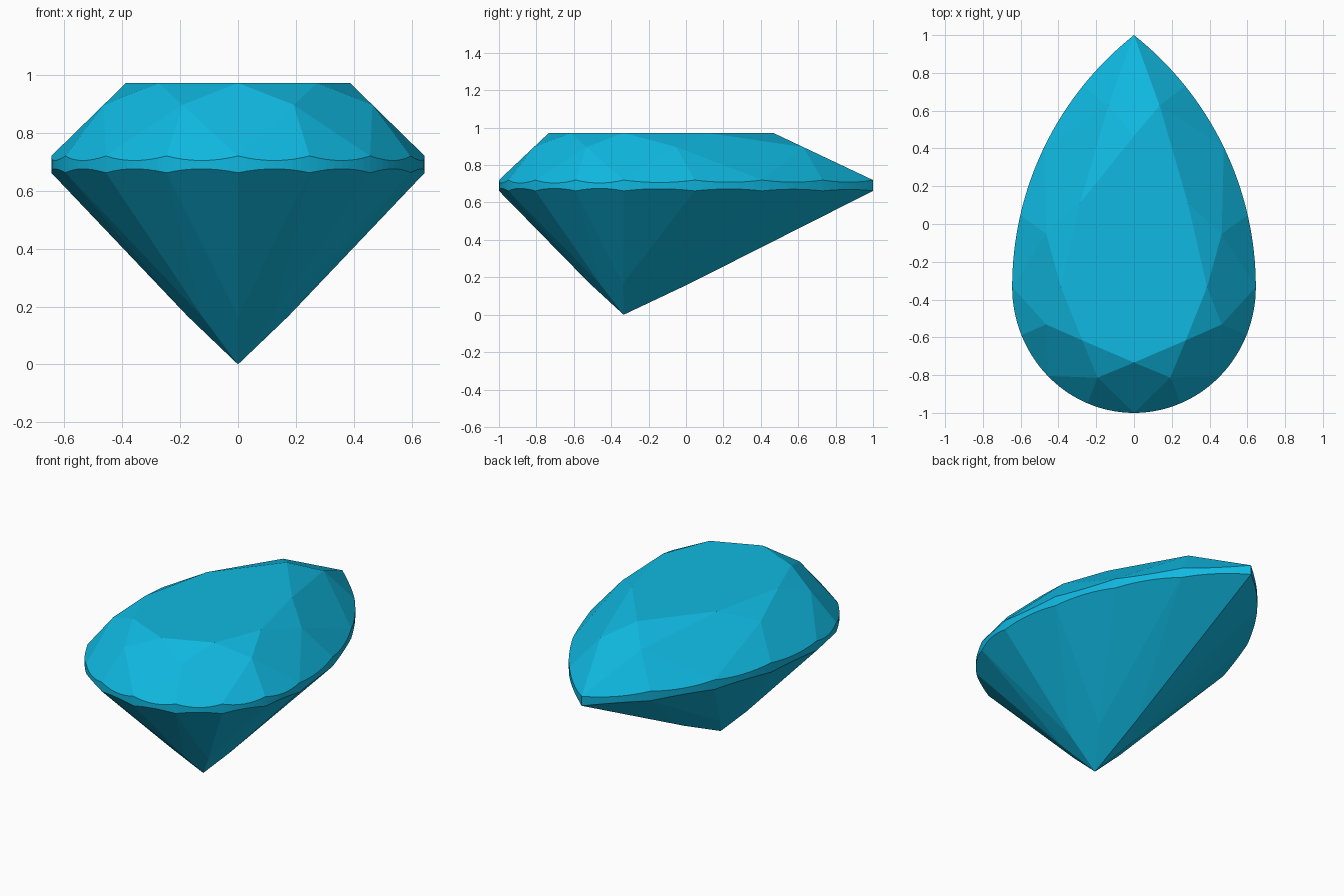
import bpy, bmesh, math
from mathutils import Vector

if "Cube" in bpy.data.objects:
    bpy.data.objects.remove(bpy.data.objects["Cube"])

# Proportions of the pear-cut stone
W, TAIL, HEAD = 0.645, 4 / 3, 2 / 3        # half width, length to the point, length to the round end
CY = -1 / 3                                # y of the culet
Z_LOW, Z_HIGH, Z_TABLE = 0.662, 0.72, 0.972
TABLE, T_CROWN, T_PAV = 0.6, 0.3, 0.25     # table size, depth of crown and pavilion meet points
STEPS = 8                                  # girdle segments per half facet
R = (W * W + TAIL * TAIL) / (2 * W)        # radius of the long side arcs
PHI = math.asin(TAIL / R)


def pear(u):
    """Outline point and normal; u=0 round end, 4 and 12 widest, 8 the point."""
    u = (u + 8) % 16 - 8
    s, a = (1 if u > 0 else -1), abs(u)
    if a > 7.9999:
        return Vector((0, TAIL)), Vector((0, 1))
    if a <= 4:
        t = a * math.pi / 8
        p = Vector((W * math.sin(t), -HEAD * math.cos(t)))
        n = Vector((math.sin(t) / W, -math.cos(t) / HEAD))
    else:
        t = (a - 4) / 4 * PHI
        p = Vector((W - R + R * math.cos(t), R * math.sin(t)))
        n = Vector((math.cos(t), math.sin(t)))
    p.x *= s
    n.x *= s
    return p, n


def meet(u, v):
    """Where the outline tangents at u and v cross."""
    (p, n), (q, m) = pear(u), pear(v)
    d, e = p.dot(n), q.dot(m)
    det = n.x * m.y - n.y * m.x
    return Vector(((d * m.y - e * n.y) / det, (n.x * e - m.x * d) / det))


def at(p, z, scale=1.0):
    return Vector((p.x * scale, p.y * scale + CY, z))


def scallop(apex, u, z):
    """Girdle edge from u to u+1, lying in the flat facet through apex."""
    a, b = at(pear(u)[0], z), at(pear(u + 1)[0], z)
    n = (a - apex).cross(b - apex)
    pts = []
    for i in range(STEPS + 1):
        p = at(pear(u + i / STEPS)[0], z)
        p.z = apex.z - (n.x * (p.x - apex.x) + n.y * (p.y - apex.y)) / n.z
        pts.append(p)
    return pts


bm = bmesh.new()


def face(*pts):
    bm.faces.new([bm.verts.new(p) for p in pts])


culet = Vector((0, CY, 0))
table = [at(pear(2 * k)[0], Z_TABLE, TABLE) for k in range(8)]
z_mid = Z_TABLE + (Z_HIGH - Z_TABLE) * T_CROWN
crown = [at(meet(2 * k, 2 * k + 2), z_mid, TABLE + (1 - TABLE) * T_CROWN) for k in range(8)]
lower = [at(meet(2 * k - 1, 2 * k + 1), Z_LOW * T_PAV, T_PAV) for k in range(8)]

# Table
face(*table)
for k in range(8):
    n = (k + 1) % 8
    # Crown: star facet and kite
    face(table[k], table[n], crown[k])
    face(table[k], crown[k - 1], at(pear(2 * k)[0], Z_HIGH), crown[k])
    # Pavilion: main facet
    face(culet, lower[k], at(pear(2 * k + 1)[0], Z_LOW), lower[n])
    # Half facets above and below, with the girdle band between them
    for u, low in ((2 * k, lower[k]), (2 * k + 1, lower[n])):
        top = scallop(crown[k], u, Z_HIGH)
        bottom = scallop(low, u, Z_LOW)
        face(crown[k], *top)
        face(low, *bottom)
        for i in range(STEPS):
            face(bottom[i], bottom[i + 1], top[i + 1], top[i])

bmesh.ops.remove_doubles(bm, verts=bm.verts, dist=1e-5)
bmesh.ops.recalc_face_normals(bm, faces=bm.faces)

# Gemstone object, flat shaded
mesh = bpy.data.meshes.new("gemstone")
bm.to_mesh(mesh)
bm.free()
gem = bpy.data.objects.new("gemstone", mesh)
bpy.context.collection.objects.link(gem)
mat = bpy.data.materials.new("blue_gem")
mat.diffuse_color = (0.005, 0.48, 0.75, 1)
mat.use_nodes = True
mat.node_tree.nodes["Principled BSDF"].inputs["Base Color"].default_value = mat.diffuse_color
mesh.materials.append(mat)
